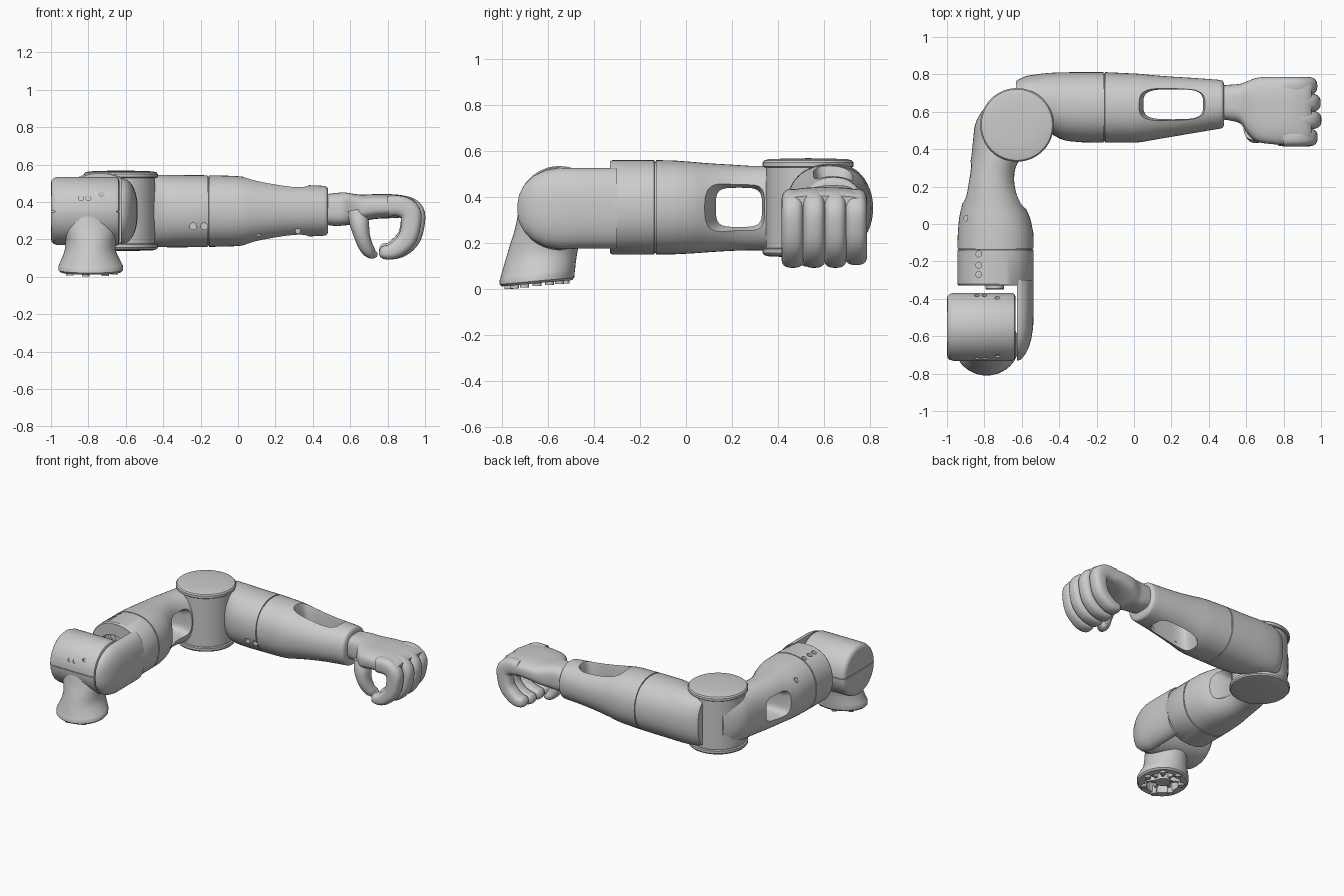
import bpy, bmesh
from math import sin, cos, pi, copysign
from mathutils import Vector

SEG = 48


def ring(n):
    # unit superellipse: n=2 is a circle, larger n is boxier
    f = lambda v: copysign(abs(v) ** (2 / n), v)
    return [(f(cos(2 * pi * i / SEG)), f(sin(2 * pi * i / SEG))) for i in range(SEG)]


def smooth(rows, k=4):
    # Catmull-Rom interpolation of a list of tuples
    out = []
    for i in range(len(rows) - 1):
        p0, p1, p2, p3 = (rows[min(max(i + j, 0), len(rows) - 1)] for j in (-1, 0, 1, 2))
        for s in range(k):
            t = s / k
            out.append(tuple(b + .5 * t * (c - a + t * (2 * a - 5 * b + 4 * c - d + t * (3 * (b - c) + d - a)))
                             for a, b, c, d in zip(p0, p1, p2, p3)))
    return out + [rows[-1]]


def skin(name, rings):
    bm = bmesh.new()
    loops = [[bm.verts.new(p) for p in r] for r in rings]
    for a, b in zip(loops, loops[1:]):
        for i in range(SEG):
            j = (i + 1) % SEG
            bm.faces.new((a[i], a[j], b[j], b[i]))
    bm.faces.new(loops[0])
    bm.faces.new(loops[-1])
    bmesh.ops.recalc_face_normals(bm, faces=bm.faces)
    me = bpy.data.meshes.new(name)
    bm.to_mesh(me)
    bm.free()
    ob = bpy.data.objects.new(name, me)
    bpy.context.collection.objects.link(ob)
    return ob


def loft(name, axis, rows, n=2.0, fix=None):
    # rows: (position on axis, min a, max a, min b, max b)
    rings = []
    for t, a0, a1, b0, b1 in rows:
        pts = []
        for c, s in ring(n):
            p = [(a0 + a1) / 2 + c * (a1 - a0) / 2, (b0 + b1) / 2 + s * (b1 - b0) / 2]
            p.insert(axis, t)
            pts.append(fix(p) if fix else p)
        rings.append(pts)
    return skin(name, rings)


def turned(name, axis, a, b, prof):
    # round part: prof is (position on axis, radius)
    return loft(name, axis, [(t, a - r, a + r, b - r, b + r) for t, r in prof])


def tube(name, rows, n=2.6):
    # rows: (x, y, z, half width in y, half thickness)
    rows = smooth(rows)
    rings = []
    for i, (x, y, z, w, h) in enumerate(rows):
        d = Vector(rows[min(i + 1, len(rows) - 1)][:3]) - Vector(rows[max(i - 1, 0)][:3])
        side = Vector((0, 1, 0))
        nrm = d.cross(side).normalized()
        rings.append([Vector((x, y, z)) + side * w * c + nrm * h * s for c, s in ring(n)])
    return skin(name, rings)


def cut(ob, *tools):
    bpy.context.view_layer.objects.active = ob
    for tool in tools:
        m = ob.modifiers.new("cut", 'BOOLEAN')
        m.object, m.operation, m.solver = tool, 'DIFFERENCE', 'EXACT'
        bpy.ops.object.modifier_apply(modifier=m.name)
        bpy.data.objects.remove(tool)


def hole(axis, t, a, b, r=.013, d=.03):
    return turned("hole_cutter", axis, a, b, [(t - d, r), (t + d, r)])


def box(name, loc, size, rot=(0, 0, 0)):
    bpy.ops.mesh.primitive_cube_add(size=1, location=loc, rotation=rot)
    ob = bpy.context.object
    ob.name, ob.scale = name, size
    return ob


def groove(t, a0, a1, b0, b1, g=.007):
    # thin seam around a loft
    full, small = (a0, a1, b0, b1), (a0 + g, a1 - g, b0 + g, b1 - g)
    return [(t - .004, *full), (t - .0035, *small), (t + .0035, *small), (t + .004, *full)]


# base neck with sheared mounting flange
def shear(p):
    return [p[0], p[1], p[2] + .09 * (p[1] + .65)]


neck = loft("base_neck", 2, [(.025, -.95, -.625, -.80, -.495), (.035, -.96, -.615, -.81, -.485),
            (.06, -.96, -.615, -.808, -.483)] + smooth([(.065, -.957, -.618, -.805, -.482),
            (.11, -.937, -.642, -.792, -.477), (.15, -.925, -.655, -.78, -.47), (.2, -.925, -.652, -.765, -.455),
            (.26, -.955, -.635, -.745, -.42), (.33, -.97, -.64, -.73, -.4)]), fix=shear)
cut(neck, turned("pocket_cutter", 2, -.787, -.647, [(-.05, .115), (.08, .115)]))
turned("base_hub", 2, -.787, -.647, [(.03, .05), (.09, .05)])
for i in range(7):
    a = 2 * pi * i / 7
    x, y = -.787 + .125 * cos(a), -.647 + .125 * sin(a)
    z = .09 * (y + .65)
    turned("base_bolt", 2, x, y, [(.012 + z, .02), (.07 + z, .02)])
    box("base_spoke", (-.787 + .08 * cos(a), -.647 + .08 * sin(a), .06), (.08, .018, .03), (0, 0, a))

# shoulder housing, split by a seam over an inner core
shoulder = turned("shoulder_housing", 0, -.55, .352, [(-1, .15), (-.996, .165), (-.985, .176), (-.965, .182),
                  (-.655, .182), (-.64, .176), (-.633, .16)])
cut(shoulder, box("seam_cutter", (-.8, -.55, .35), (.6, .6, .005)),
    *[hole(1, y, x, z) for y in (-.73, -.37) for x, z in ((-.84, .42), (-.80, .42), (-.73, .445))])
turned("shoulder_core", 0, -.55, .352, [(-.992, .15), (-.975, .174), (-.65, .174), (-.64, .15)])

# shoulder fork, flat on the inner side
loft("shoulder_fork", 1, [(-.731, -.64, -.62, .33, .37), (-.725, -.66, -.606, .29, .41),
     (-.70, -.675, -.583, .245, .455), (-.66, -.70, -.562, .208, .492), (-.61, -.71, -.548, .184, .516),
     (-.55, -.72, -.539, .173, .527), (-.45, -.72, -.536, .176, .526), (-.30, -.72, -.537, .176, .526)],
     n=2.3, fix=lambda p: [max(p[0], -.626), p[1], p[2]])

# upper arm
upper = loft("upper_arm", 1, [(-.33, -.938, -.542, .157, .553), (-.32, -.945, -.536, .15, .56)]
             + groove(-.134, -.945, -.536, .15, .56)
             + smooth([(-.05, -.942, -.538, .151, .558), (.03, -.935, -.555, .155, .552),
                       (.10, -.92, -.585, .16, .546), (.2, -.90, -.62, .166, .54), (.28, -.885, -.622, .168, .535),
                       (.36, -.87, -.60, .168, .535), (.45, -.86, -.58, .17, .53), (.53, -.85, -.58, .172, .528),
                       (.60, -.815, -.60, .178, .522), (.66, -.76, -.62, .19, .51)], 3), n=2.2)
cut(upper,
    loft("window_cutter", 0, [(-1, .08, .37, .22, .49), (-.87, .13, .33, .27, .44),
         (-.67, .13, .33, .27, .44), (-.5, .04, .36, .18, .52)], n=4),
    turned("recess_cutter", 1, -.76, .352, [(-.40, .12), (-.27, .12)]),
    *[hole(2, .535, -.83, y, .016) for y in (-.16, -.22, -.27)],
    hole(2, .45, -.895, .03, .014, .04))
turned("drive_hub", 1, -.745, .352, [(-.35, .045), (-.345, .05), (-.26, .05)])
for i in range(3):
    box("drive_spoke", (-.76, -.285, .352), (.23, .04, .02), (0, pi * i / 3, 0))

# elbow joint with end discs
ex, ey = -.626, .53
turned("elbow_body", 2, ex, ey, [(.16, .183), (.55, .183)])
for name, s in (("elbow_cap_top", 1), ("elbow_cap_bottom", -1)):
    turned(name, 2, ex, ey, [(.353 + s * d, r) for d, r in
           ((.175, .19), (.18, .197), (.197, .197), (.206, .19), (.211, .17), (.214, .09), (.215, .01))])

# forearm
fore = loft("forearm", 0, smooth([(-.63, .60, .765, .19, .51), (-.58, .56, .79, .175, .53),
            (-.5, .52, .803, .165, .54), (-.43, .475, .809, .16, .545), (-.37, .447, .811, .158, .545),
            (-.28, .437, .812, .158, .544)], 3)
            + groove(-.16, .435, .812, .16, .543)
            + smooth([(-.03, .435, .806, .163, .54), (.03, .437, .803, .168, .535), (.1, .449, .796, .182, .523),
                      (.2, .466, .788, .198, .507), (.3, .483, .782, .21, .495), (.4, .5, .775, .217, .489),
                      (.46, .51, .77, .22, .486), (.475, .517, .763, .226, .48), (.482, .53, .75, .24, .466)], 3),
            n=2.2)
cut(fore,
    loft("window_cutter", 2, [(.62, .0, .42, .53, .75), (.46, .05, .37, .56, .72),
         (.24, .05, .37, .56, .72), (.08, .0, .42, .53, .75)], n=3.6),
    *[hole(1, .465, x, .27, .018, .04) for x in (-.24, -.18)],
    hole(1, .53, .11, .23), hole(1, .55, .32, .245))

# palm and wrist
loft("palm", 0, smooth([(.46, .56, .74, .28, .44), (.52, .552, .745, .272, .448), (.57, .535, .75, .275, .451),
     (.61, .48, .765, .28, .445), (.66, .44, .782, .295, .44), (.74, .427, .787, .31, .442),
     (.85, .42, .785, .315, .44), (.92, .42, .78, .325, .425), (.95, .44, .76, .345, .405)]), n=3)

# four curled fingers
path = [(.80, .378, .055), (.89, .377, .056), (.94, .345, .057), (.945, .28, .053), (.925, .205, .05),
        (.875, .153, .046), (.81, .132, .04), (.77, .133, .032), (.755, .135, .012)]
for i, (y, dx, dz) in enumerate(((.463, -.02, 0), (.556, 0, 0), (.648, -.004, 0), (.738, -.022, .012))):
    tube("finger_%d" % (i + 1), [(x + dx * (x > .85), y, z + dz * (z < .3), .048 * min(1, h / .036), h)
                                 for x, z, h in path])

# thumb
tube("thumb", [(.635, .51, .36, .06, .05), (.648, .495, .29, .062, .052), (.663, .492, .22, .055, .043),
               (.685, .505, .16, .048, .038), (.715, .525, .125, .04, .03), (.745, .54, .118, .014, .01)], 2.2)

# smooth shading with sharp edges kept
for ob in bpy.context.scene.objects:
    ob.select_set(True)
bpy.context.view_layer.objects.active = upper
bpy.ops.object.shade_smooth_by_angle(angle=.6)
